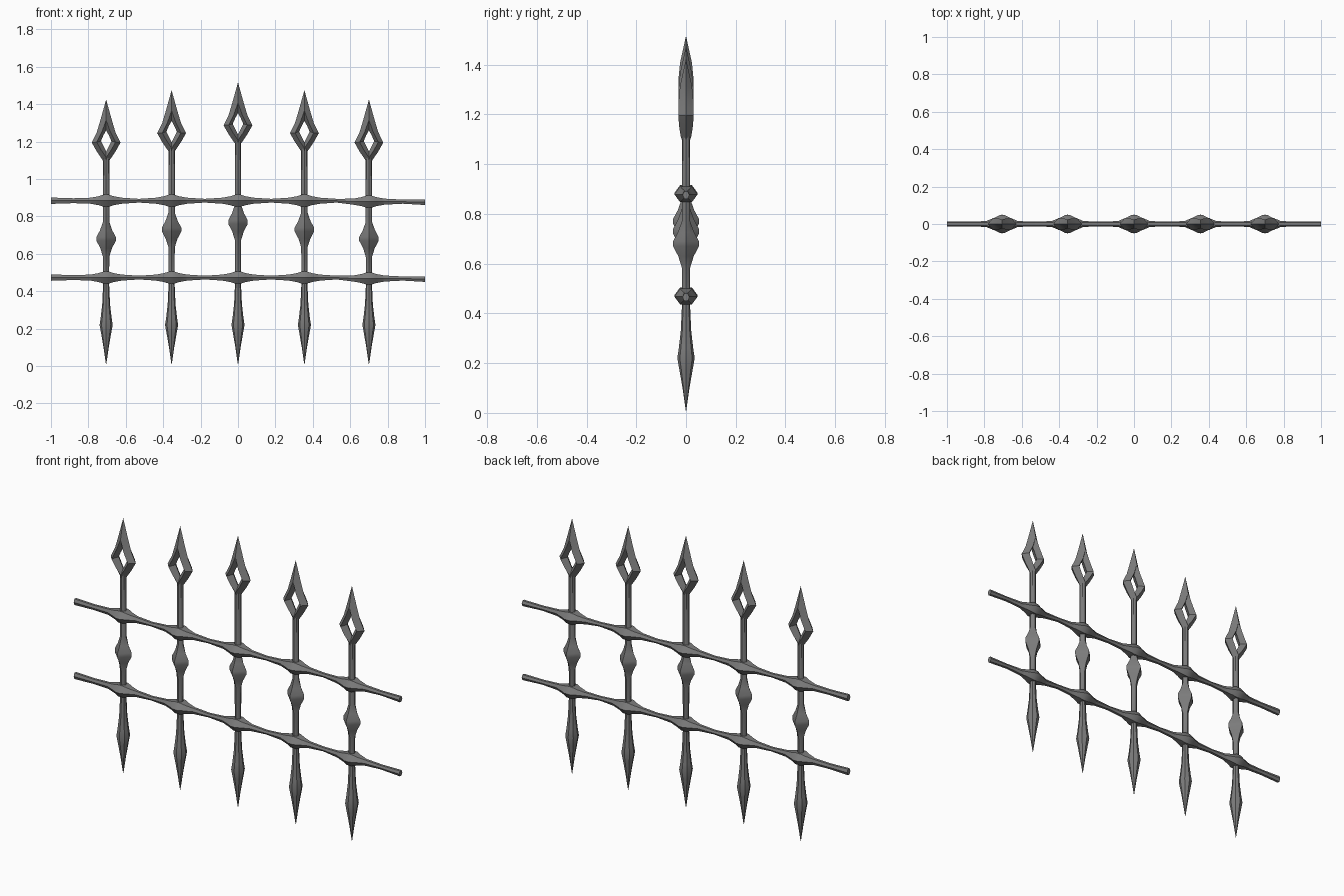
import bpy, bmesh, math
from mathutils import Vector

if "Cube" in bpy.data.objects:
    bpy.data.objects.remove(bpy.data.objects["Cube"])

# dark iron
IRON = bpy.data.materials.new("dark_iron")
IRON.diffuse_color = (0.2, 0.2, 0.2, 1)
IRON.use_nodes = True
IRON.node_tree.nodes["Principled BSDF"].inputs["Base Color"].default_value = IRON.diffuse_color


def finish(bm, name):
    bmesh.ops.remove_doubles(bm, verts=bm.verts, dist=0.0004)
    bmesh.ops.dissolve_degenerate(bm, edges=bm.edges, dist=0.0002)
    bmesh.ops.recalc_face_normals(bm, faces=bm.faces)
    me = bpy.data.meshes.new(name)
    bm.to_mesh(me)
    bm.free()
    me.materials.append(IRON)
    ob = bpy.data.objects.new(name, me)
    bpy.context.collection.objects.link(ob)
    bpy.ops.object.select_all(action='DESELECT')
    ob.select_set(True)
    bpy.context.view_layer.objects.active = ob
    bpy.ops.object.shade_smooth_by_angle(angle=math.radians(35))
    return ob


def loft(name, rings):
    bm = bmesh.new()
    loops = [[bm.verts.new(p) for p in r] for r in rings]
    n = len(loops[0])
    for a, b in zip(loops, loops[1:]):
        for i in range(n):
            j = (i + 1) % n
            bm.faces.new((a[i], a[j], b[j], b[i]))
    bm.faces.new(loops[0])
    bm.faces.new(loops[-1])
    return finish(bm, name)


def post_ring(x, z, r, diamond=False):
    # eight points; a diamond ring pulls the diagonal points in flat
    pts = []
    for i in range(8):
        a = i * math.pi / 4
        k = r * (0.7072 if diamond and i % 2 else 1.0)
        pts.append(Vector((x + k * math.cos(a), k * math.sin(a), z)))
    return pts


def post(x, tip, knot):
    rings = [(0.01, 0.001, 0), (0.1, 0.014, 0), (0.17, 0.026, 0), (0.22, 0.035, 0),
             (0.26, 0.029, 0), (0.33, 0.021, 0), (0.44, 0.016, 0),
             (knot - 0.095, 0.017, 0), (knot - 0.05, 0.031, 1), (knot - 0.01, 0.052, 1),
             (knot + 0.01, 0.052, 1),
             (knot + 0.045, 0.033, 1), (knot + 0.09, 0.017, 0), (tip - 0.31, 0.017, 0)]
    loft("post", [post_ring(x, *r) for r in rings])


# spearhead quarter outline: outer edge, raised ridge (with depth), inner hole edge
OUTER = [(0, 0), (0.032, -0.115), (0.05, -0.175), (0.077, -0.23), (0.05, -0.278),
         (0.018, -0.325), (0, -0.34)]
RIDGE = [(0, 0.002, -0.01), (0, 0.024, -0.11), (0.022, 0.03, -0.172), (0.05, 0.031, -0.228),
         (0.027, 0.028, -0.27), (0, 0.022, -0.31), (0, 0.014, -0.335)]
INNER = [(0, -0.165), (0, -0.165), (0.014, -0.19), (0.028, -0.222), (0.014, -0.25),
         (0, -0.278), (0, -0.278)]


def spearhead(x, tip):
    bm = bmesh.new()
    for sx in (1, -1):
        for sy in (1, -1):
            o = [(x + sx * a, 0, tip + b) for a, b in OUTER]
            m = [(x + sx * a, sy * y, tip + b) for a, y, b in RIDGE]
            n = [(x + sx * a, 0, tip + b) for a, b in INNER]
            for p, q in ((o, m), (m, n)):
                for i in range(6):
                    if q is n and i in (0, 5):
                        continue
                    pts = []
                    for c in (p[i], p[i + 1], q[i + 1], q[i]):
                        if c not in pts:
                            pts.append(c)
                    bm.faces.new([bm.verts.new(c) for c in pts])
    finish(bm, "spearhead")


def rail_ring(x, ry, rz, z):
    pts = []
    for i in range(6):
        a = i * math.pi / 3
        pts.append(Vector((x, ry * math.cos(a), z + rz * math.sin(a) / 0.866)))
    return pts


POSTS = [(-0.705, 1.425, 0.68), (-0.355, 1.475, 0.73), (0, 1.517, 0.77),
         (0.355, 1.475, 0.73), (0.7, 1.425, 0.68)]
for x, tip, knot in POSTS:
    post(x, tip, knot)
    spearhead(x, tip)


# rails swelling into a faceted collar at each post
def rail(name, z):
    def h(x):
        return z - (0.005 if x > 0.6 else 0) - (0.003 if x > 0.9 else 0)
    rings = [(-1, 0.014, 0.017), (-0.88, 0.014, 0.013)]
    for i, (px, _, _) in enumerate(POSTS):
        if i:
            rings.append(((px + POSTS[i - 1][0]) / 2, 0.014, 0.010))
        for d, ry, rz in [(-0.085, 0.015, 0.016), (-0.073, 0.021, 0.018), (-0.04, 0.034, 0.024),
                          (-0.015, 0.047, 0.032), (0.015, 0.047, 0.032),
                          (0.04, 0.034, 0.024), (0.073, 0.021, 0.018), (0.085, 0.015, 0.016)]:
            rings.append((px + d, ry, rz))
    rings += [(0.88, 0.014, 0.011), (1, 0.014, 0.015)]
    loft(name, [rail_ring(x, ry, rz, h(x)) for x, ry, rz in rings])


rail("upper_rail", 0.884)
rail("lower_rail", 0.473)
